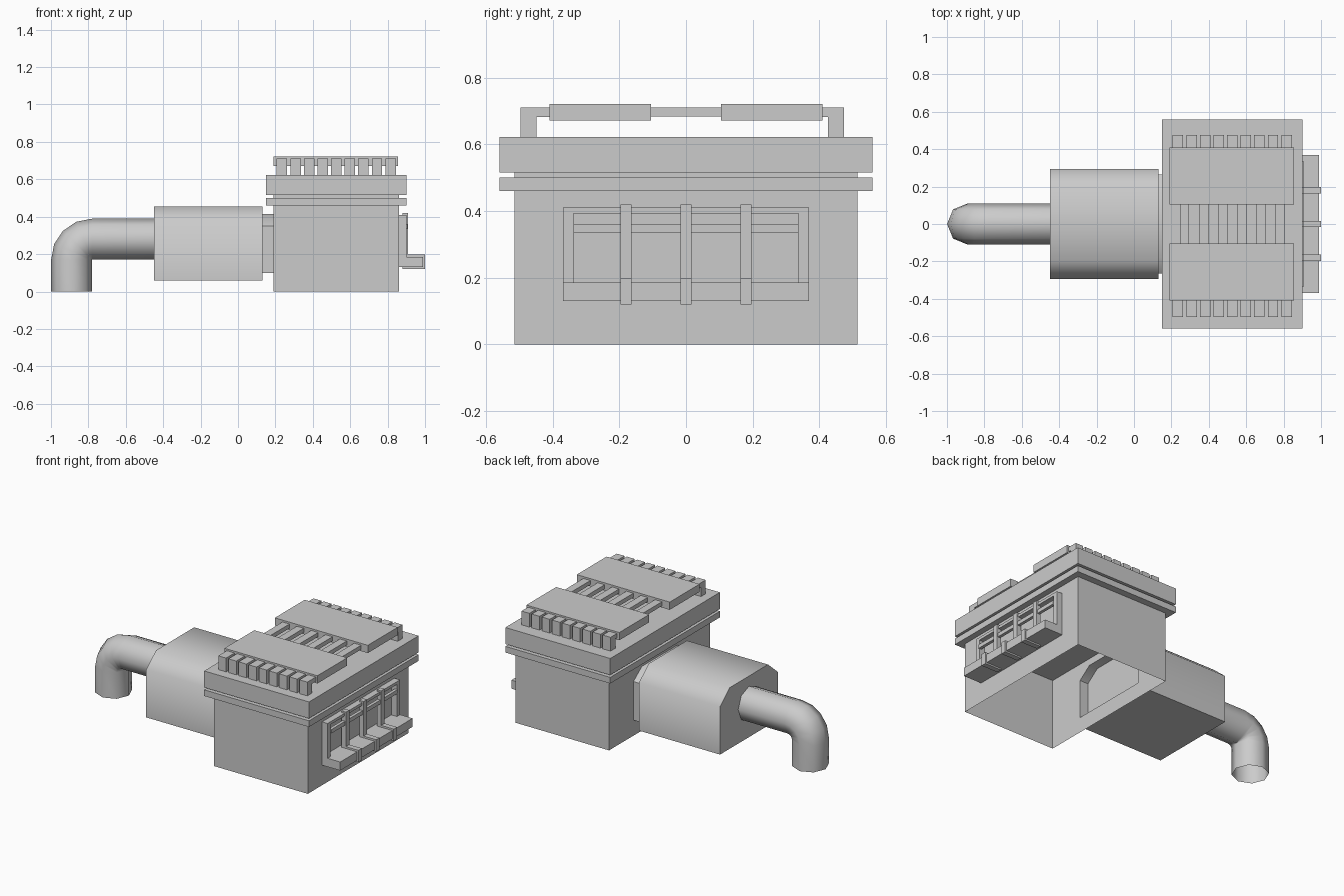
import bpy, bmesh, math

if "Cube" in bpy.data.objects:
    bpy.data.objects.remove(bpy.data.objects["Cube"])


def make(name, verts, faces, smooth=False, fix=True):
    me = bpy.data.meshes.new(name)
    me.from_pydata(verts, [], faces)
    bm = bmesh.new()
    bm.from_mesh(me)
    if fix:
        bmesh.ops.recalc_face_normals(bm, faces=bm.faces)
    bm.to_mesh(me)
    bm.free()
    ob = bpy.data.objects.new(name, me)
    bpy.context.collection.objects.link(ob)
    if smooth:
        for p in me.polygons:
            p.use_smooth = True
        bpy.ops.object.select_all(action='DESELECT')
        ob.select_set(True)
        bpy.context.view_layer.objects.active = ob
        bpy.ops.object.shade_smooth_by_angle(angle=math.radians(50))
    return ob


def box(name, x0, x1, y0, y1, z0, z1):
    v = [(x, y, z) for x in (x0, x1) for y in (y0, y1) for z in (z0, z1)]
    f = [(0, 1, 3, 2), (4, 6, 7, 5), (0, 4, 5, 1), (2, 3, 7, 6), (0, 2, 6, 4), (1, 5, 7, 3)]
    return make(name, v, f)


def extrude_x(name, prof, x0, x1, caps=True, open_edge=False):
    n = len(prof)
    v = [(x, y, z) for x in (x0, x1) for y, z in prof]
    f = [(i, (i + 1) % n, n + (i + 1) % n, n + i) for i in range(n - 1 if open_edge else n)]
    if caps:
        f += [tuple(range(n)), tuple(range(2 * n - 1, n - 1, -1))]
    return make(name, v, f, True)


# Eight-sided pipe with a tight elbow, pivoting on its inner corner
R, PX, PZ = 0.11, -0.78, 0.17
stations = [((-0.89, 0.0), 0)] + [
    ((PX - R * math.cos(a), PZ + R * math.sin(a)), a)
    for a in [math.radians(22.5 * i) for i in range(5)]] + [((-0.44, PZ + R), math.pi / 2)]
verts, faces = [], []
for (cx, cz), a in stations:
    for k in range(8):
        t = k * math.pi / 4
        u = R * math.cos(t) * 0.995
        verts.append((cx - u * math.cos(a), R * math.sin(t), cz + u * math.sin(a)))
for s in range(len(stations) - 1):
    for k in range(8):
        k2 = (k + 1) % 8
        faces.append((s * 8 + k, s * 8 + k2, s * 8 + 8 + k2, s * 8 + 8 + k))
make("elbow_pipe", verts, faces, True)

# Boiler drum with chamfered top corners
arch = [(-0.295, 0.06), (-0.295, 0.37), (-0.195, 0.455), (0.195, 0.455), (0.295, 0.37), (0.295, 0.06)]
extrude_x("drum", arch, -0.45, 0.13)

# Neck, open underneath
neck = [(-0.265, 0.1), (-0.265, 0.35), (-0.18, 0.415), (0.18, 0.415), (0.265, 0.35), (0.265, 0.1)]
extrude_x("neck", neck, 0.13, 0.19, caps=False, open_edge=True)

# Main housing, open at the bottom, with the neck opening in its rear wall
X0, X1, Y, H = 0.19, 0.86, 0.515, 0.46
v = [(X0, -Y, 0), (X0, Y, 0), (X1, Y, 0), (X1, -Y, 0),
     (X0, -Y, H), (X0, Y, H), (X1, Y, H), (X1, -Y, H)]
v += [(X0, y, z) for y, z in neck]
f = [(1, 2, 6, 5), (2, 3, 7, 6), (3, 0, 4, 7), (4, 7, 6, 5),
     (0, 8, 13, 1), (0, 4, 9, 8), (4, 10, 9), (4, 5, 11, 10), (5, 12, 11), (5, 1, 13, 12)]
make("housing", v, f)

# Rim, seal and lid
box("lower_rim", 0.15, 0.90, -0.56, 0.56, 0.46, 0.50)
box("seal", 0.19, 0.86, -0.515, 0.515, 0.49, 0.525)
box("lid", 0.15, 0.90, -0.56, 0.56, 0.515, 0.622)

# Top plates, hooked end rods and centre rods
for side, s in (("front", -1), ("back", 1)):
    box(side + "_plate", 0.19, 0.855, *sorted((s * 0.105, s * 0.41)), 0.672, 0.722)
    yo = 0.497 if s < 0 else 0.475
    for i in range(9):
        x = 0.235 + i * 0.0726
        prof = [(s * 0.40, 0.682), (s * (yo - 0.048), 0.682), (s * (yo - 0.048), 0.615),
                (s * yo, 0.615), (s * yo, 0.711), (s * 0.40, 0.711)]
        extrude_x(side + "_hook_rod", prof, x - 0.028, x + 0.028)
for i in range(6):
    x = 0.27 + i * 0.1025
    box("centre_rod", x - 0.025, x + 0.025, -0.11, 0.11, 0.683, 0.71)

# Front hatch frame, ledge and guard bars
for s in (-1, 1):
    box("hatch_side", 0.86, 0.90, *sorted((s * 0.338, s * 0.37)), 0.13, 0.41)
box("hatch_top", 0.86, 0.90, -0.34, 0.34, 0.392, 0.41)
box("hatch_ledge", 0.86, 0.99, -0.37, 0.37, 0.13, 0.185)
box("cross_bar", 0.885, 0.905, -0.338, 0.338, 0.335, 0.36)
for y in (-0.18, 0, 0.18):
    box("guard_bar", 0.88, 0.91, y - 0.017, y + 0.017, 0.12, 0.42)
    box("guard_foot", 0.90, 1.0, y - 0.017, y + 0.017, 0.12, 0.197)
